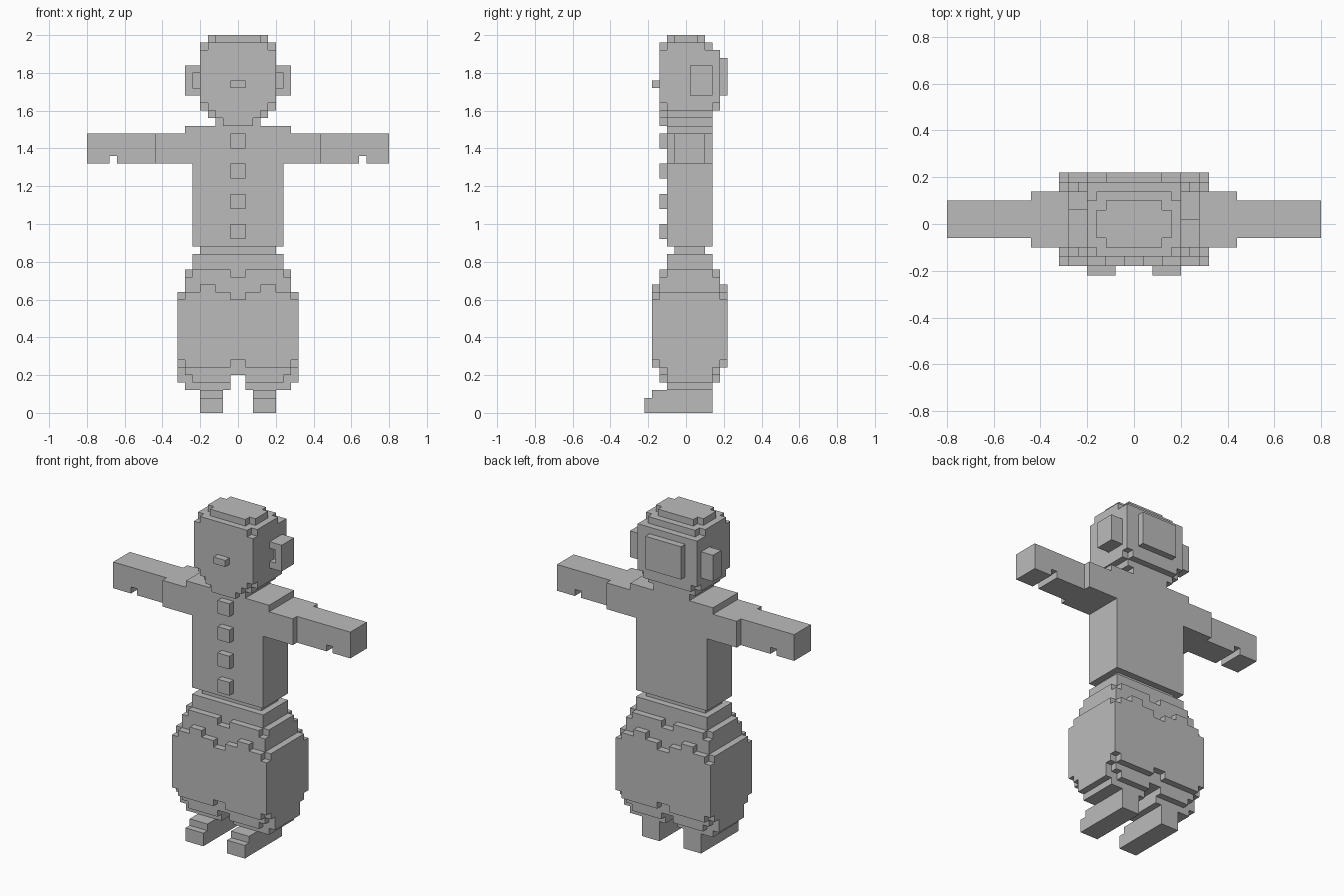
import bpy, bmesh, math
from mathutils import Vector

U = 0.04                      # block size
Y0 = -0.22                    # front plane of the block grid

clay = bpy.data.materials.new("plain_grey")
clay.diffuse_color = (0.5, 0.5, 0.5, 1)


def part(name, boxes, cuts=(), mirror=False):
    """Union of boxes (x0, x1, y0, y1, z0, z1) on the block grid, outer faces only."""
    def cells(b):
        r = [round(v / U) for v in (b[0], b[1], b[2] - Y0, b[3] - Y0, b[4], b[5])]
        return {(i, j, k) for i in range(r[0], r[1])
                for j in range(r[2], r[3]) for k in range(r[4], r[5])}
    solid = set().union(*map(cells, boxes))
    for c in cuts:
        solid -= cells(c)
    if mirror:
        solid |= {(-1 - i, j, k) for i, j, k in solid}
    bm = bmesh.new()
    verts = {}

    def vert(p):
        if p not in verts:
            verts[p] = bm.verts.new((p[0] * U, p[1] * U + Y0, p[2] * U))
        return verts[p]

    for c in solid:
        for a in range(3):
            for s in (0, 1):
                n = list(c)
                n[a] += 2 * s - 1
                if tuple(n) in solid:
                    continue
                quad = []
                for du, dv in ((0, 0), (1, 0), (1, 1), (0, 1)):
                    p = list(c)
                    p[a] += s
                    p[(a + 1) % 3] += du
                    p[(a + 2) % 3] += dv
                    quad.append(vert(tuple(p)))
                bm.faces.new(quad if s else quad[::-1])
    # merge flat areas into large faces
    bmesh.ops.dissolve_limit(bm, angle_limit=math.radians(1),
                             verts=bm.verts[:], edges=bm.edges[:])
    me = bpy.data.meshes.new(name)
    bm.to_mesh(me)
    bm.free()
    me.materials.append(clay)
    ob = bpy.data.objects.new(name, me)
    bpy.context.collection.objects.link(ob)
    return ob


def mid(w, y0, y1, z0, z1):
    """Box centred on x with half width w."""
    return (-w, w, y0, y1, z0, z1)


# shoes with a stepped toe
part("shoes", [(.08, .20, -.22, .14, 0, .08), (.08, .20, -.18, .14, .08, .12)], mirror=True)

# baggy trousers, layer by layer from the cuffs to the waist
part("trousers", [
    mid(.28, -.10, .14, .12, .16),
    mid(.32, -.10, .14, .16, .24), mid(.24, -.14, .18, .16, .20),
    mid(.28, -.14, .18, .20, .24),
    mid(.32, -.14, .18, .24, .28), mid(.28, -.18, .22, .24, .28),
    mid(.32, -.18, .22, .28, .60),
    mid(.32, -.14, .18, .60, .64), mid(.28, -.18, .22, .60, .64),
    (.12, .20, -.18, .22, .64, .68), (-.20, -.12, -.18, .22, .64, .68),
    mid(.28, -.14, .18, .64, .72),
    mid(.28, -.10, .14, .72, .76), mid(.24, -.14, .18, .72, .76),
    mid(.24, -.10, .14, .76, .84),
], cuts=[
    mid(.04, -.22, .22, .12, .20),                                   # crotch gap
    mid(.04, -.18, -.14, .24, .28), mid(.04, .18, .22, .24, .28),    # hem notches
    mid(.04, -.18, -.14, .60, .64), mid(.04, .18, .22, .60, .64),    # fold notches
    mid(.04, -.14, -.10, .72, .76), mid(.04, .14, .18, .72, .76),
])
part("waist", [mid(.20, -.06, .10, .84, .88)])

# jacket with sleeves and collar
part("jacket", [mid(.24, -.10, .14, .88, 1.48), mid(.44, -.10, .14, 1.32, 1.48),
                mid(.28, -.10, .14, 1.48, 1.52)])
part("hands", [(.44, .80, -.06, .10, 1.32, 1.48)],
     cuts=[(.64, .68, -.06, .10, 1.32, 1.36)], mirror=True)
for i, z in enumerate((.92, 1.08, 1.24, 1.40)):
    part(f"button_{i + 1}", [mid(.04, -.14, -.10, z, z + .08)])

# head with stepped chin, crown and back panel
part("head", [
    mid(.12, -.10, .14, 1.52, 1.56), mid(.08, -.14, .14, 1.52, 1.56),
    mid(.16, -.10, .14, 1.56, 1.60), mid(.12, -.14, .14, 1.56, 1.60),
    mid(.20, -.10, .14, 1.60, 1.64), mid(.16, -.14, .18, 1.60, 1.64),
    mid(.20, -.14, .18, 1.64, 1.92),
    mid(.20, -.10, .10, 1.92, 1.96), mid(.16, -.14, .14, 1.92, 1.96),
    mid(.16, -.06, .06, 1.96, 2.0), mid(.12, -.10, .10, 1.96, 2.0),
    mid(.12, .18, .22, 1.68, 1.88),
])
part("nose", [mid(.04, -.18, -.14, 1.72, 1.76)])

# ears with a hollow at the front, the left one set further back
part("right_ear", [(.20, .28, .02, .14, 1.68, 1.84)], cuts=[(.20, .24, .02, .06, 1.72, 1.80)])
part("left_ear", [(-.28, -.20, .06, .14, 1.68, 1.84)], cuts=[(-.24, -.20, .06, .10, 1.72, 1.80)])
